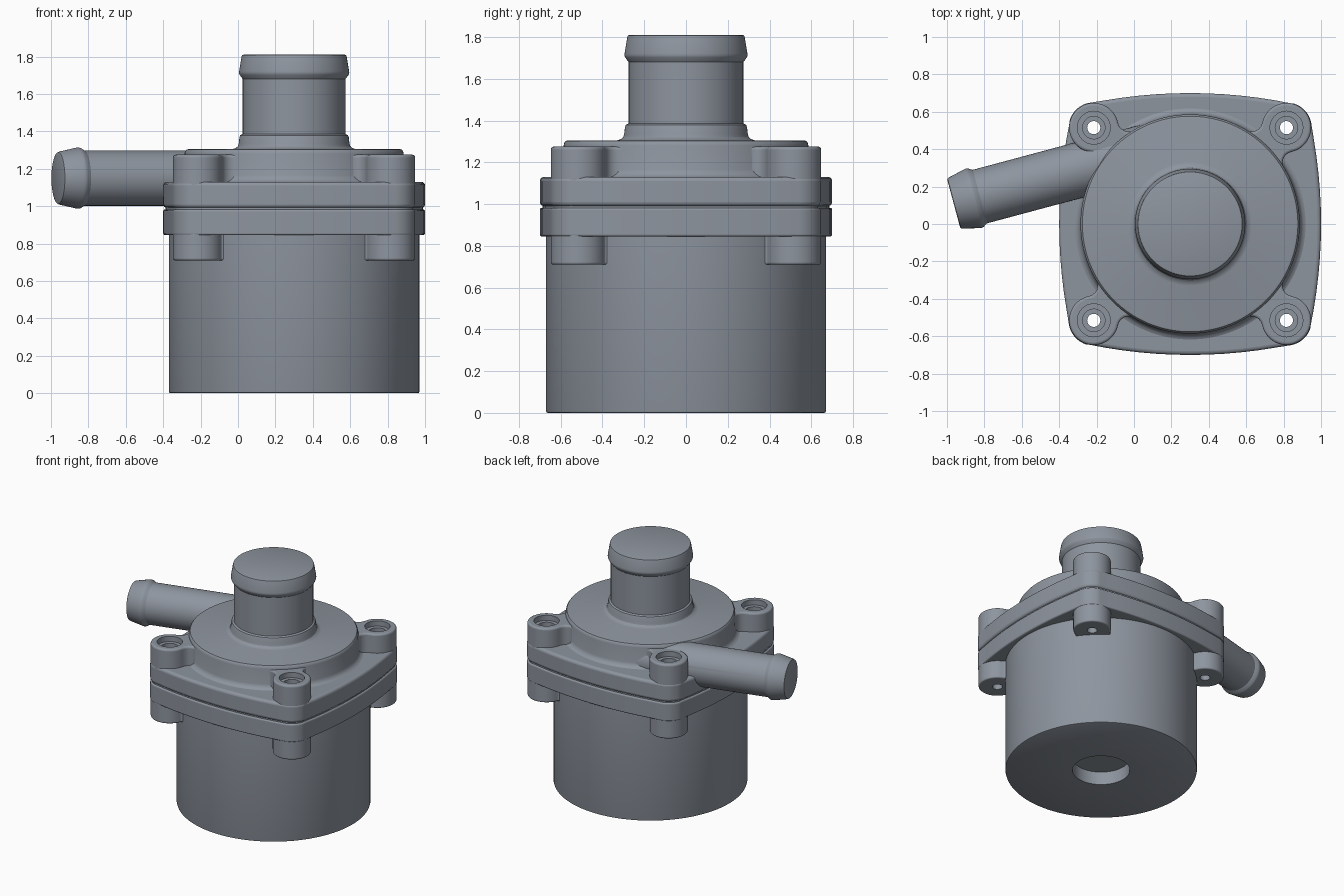
import bpy, bmesh, math
from mathutils import Matrix, Vector

if "Cube" in bpy.data.objects:
    bpy.data.objects.remove(bpy.data.objects["Cube"])

CX = 0.3       # pump axis
BOLT = 0.515   # bolt offset from the axis in x and y

plastic = bpy.data.materials.new("dark_grey_plastic")
plastic.diffuse_color = (0.27, 0.30, 0.345, 1)
plastic.use_nodes = True
plastic.node_tree.nodes["Principled BSDF"].inputs["Base Color"].default_value = plastic.diffuse_color


def activate(ob):
    bpy.ops.object.select_all(action='DESELECT')
    ob.select_set(True)
    bpy.context.view_layer.objects.active = ob


def finish(name, bm):
    bmesh.ops.recalc_face_normals(bm, faces=bm.faces)
    me = bpy.data.meshes.new(name)
    bm.to_mesh(me)
    bm.free()
    me.materials.append(plastic)
    ob = bpy.data.objects.new(name, me)
    bpy.context.collection.objects.link(ob)
    activate(ob)
    bpy.ops.object.shade_smooth_by_angle(angle=math.radians(30))
    return ob


def cut(ob, cutter):
    activate(ob)
    m = ob.modifiers.new("holes", 'BOOLEAN')
    m.object, m.operation, m.solver = cutter, 'DIFFERENCE', 'EXACT'
    bpy.ops.object.modifier_apply(modifier="holes")
    bpy.ops.object.shade_smooth_by_angle(angle=math.radians(30))


def add_lathe(bm, profile, matrix, steps=96):
    """Revolve (radius, height) points around z, then place with matrix."""
    part = bmesh.new()
    vs = [part.verts.new((r, 0, z)) for r, z in profile]
    es = [part.edges.new(p) for p in zip(vs, vs[1:])]
    bmesh.ops.spin(part, geom=vs + es, axis=(0, 0, 1), cent=(0, 0, 0),
                   angle=2 * math.pi, steps=steps, use_duplicate=False)
    bmesh.ops.remove_doubles(part, verts=part.verts, dist=1e-5)
    bmesh.ops.transform(part, matrix=matrix, verts=part.verts)
    me = bpy.data.meshes.new("tmp")
    part.to_mesh(me)
    part.free()
    bm.from_mesh(me)
    bpy.data.meshes.remove(me)


def lathe(name, profile, matrix, steps=96):
    bm = bmesh.new()
    add_lathe(bm, profile, matrix, steps)
    return finish(name, bm)


def prism(name, outline, z0, z1, matrix, bevel, cutter):
    bm = bmesh.new()
    face = bm.faces.new([bm.verts.new((x, y, z0)) for x, y in outline])
    top = bmesh.ops.extrude_face_region(bm, geom=[face])['geom']
    bmesh.ops.translate(bm, vec=(0, 0, z1 - z0),
                        verts=[g for g in top if isinstance(g, bmesh.types.BMVert)])
    bmesh.ops.transform(bm, matrix=matrix, verts=bm.verts)
    ob = finish(name, bm)
    if bevel:
        m = ob.modifiers.new("bevel", 'BEVEL')
        m.width, m.segments, m.limit_method = bevel, 4, 'ANGLE'
        m.angle_limit = math.radians(50)
        m.use_clamp_overlap = False
        bpy.ops.object.modifier_apply(modifier="bevel")
    cut(ob, cutter)
    return ob


def arc(cx, cy, r, a0, a1, n):
    return [(cx + r * math.cos(a0 + (a1 - a0) * i / n),
             cy + r * math.sin(a0 + (a1 - a0) * i / n)) for i in range(n + 1)]


def flange_outline(inset=0.0):
    """Rounded square with gently bulging sides."""
    big = 2.68
    tilt = math.asin(BOLT / (big - 0.135))
    quarter = arc(0.7 - big, 0, big - inset, -tilt, tilt, 12)[:-1]
    quarter += arc(BOLT, BOLT, 0.135 - inset, tilt, math.pi / 2 - tilt, 10)[:-1]
    pts = []
    for k in range(4):
        c, s = round(math.cos(k * math.pi / 2)), round(math.sin(k * math.pi / 2))
        pts += [(c * x - s * y, s * x + c * y) for x, y in quarter]
    return pts


def boss_outline(r, ring, f):
    """Round boss on +x, blended by fillets f into a central circle of radius ring."""
    d = BOLT * math.sqrt(2)
    x = (d * d + (ring + f) ** 2 - (r + f) ** 2) / (2 * d)
    y = math.sqrt((ring + f) ** 2 - x * x)
    to_boss = math.atan2(-y, d - x)
    to_ring = math.atan2(-y, -x)
    half = arc(d, 0, r, 0, math.atan2(y, x - d), 16)
    half += arc(x, y, f, to_boss, to_ring, 6)[1:]
    half.append((ring - 0.12, half[-1][1]))
    return half + [(px, -py) for px, py in reversed(half[1:])]


axis = Matrix.Translation((CX, 0, 0))

# Stepped bolt-hole cutter
bm = bmesh.new()
for sx in (-1, 1):
    for sy in (-1, 1):
        add_lathe(bm, [(0, 0.6), (0.035, 0.6), (0.035, 1.15), (0.06, 1.15), (0.06, 1.235),
                       (0.088, 1.235), (0.088, 1.4), (0, 1.4)],
                  Matrix.Translation((CX + sx * BOLT, sy * BOLT, 0)), 32)
cutter = finish("bolt_hole_cutter", bm)
cutter.hide_render = True

# Motor housing with a round recess underneath
lathe("motor_housing", [(0, 0.1), (0.2, 0.1), (0.2, 0), (0.662, 0), (0.668, 0.003),
                        (0.67, 0.01), (0.67, 0.92), (0, 0.92)], axis, 128)

# Volute cover and inlet spout, one revolved casting
lathe("cover_and_inlet", [
    (0, 1.05), (0.62, 1.05), (0.62, 1.129), (0.605, 1.135), (0.594, 1.148), (0.588, 1.165),
    (0.586, 1.28), (0.583, 1.293), (0.576, 1.302), (0.565, 1.305),
    (0.33, 1.305), (0.313, 1.31), (0.301, 1.32), (0.296, 1.335), (0.292, 1.37),
    (0.288, 1.379), (0.275, 1.386), (0.275, 1.68), (0.292, 1.703), (0.295, 1.712),
    (0.294, 1.722), (0.281, 1.8), (0.278, 1.807), (0.27, 1.81), (0, 1.81)], axis, 128)

# Tangential outlet spout with hose barb
a = math.radians(15)
direction = Vector((math.cos(a), math.sin(a), 0))
tip = Matrix.Translation((-0.964, 0.109, 1.15)) @ direction.to_track_quat('Z', 'Y').to_matrix().to_4x4()
outlet = lathe("outlet_spout", [
    (0, 0), (0.13, 0), (0.138, 0.003), (0.142, 0.011), (0.162, 0.1), (0.164, 0.112),
    (0.162, 0.122), (0.148, 0.145), (0.148, 1.19), (0, 1.19)], tip, 64)
cut(outlet, cutter)

# Flanges and the gasket between them
prism("lower_flange", flange_outline(), 0.845, 0.982, axis, 0.01, cutter)
prism("gasket", flange_outline(0.012), 0.97, 1.0, axis, 0, cutter)
prism("upper_flange", flange_outline(), 0.99, 1.13, axis, 0.02, cutter)

# Bolt bosses on the four corners
for k in range(4):
    turn = axis @ Matrix.Rotation(math.radians(45 + 90 * k), 4, 'Z')
    prism(f"upper_boss_{k + 1}", boss_outline(0.132, 0.583, 0.06), 1.03, 1.275, turn, 0.014, cutter)
    prism(f"lower_boss_{k + 1}", boss_outline(0.132, 0.667, 0.015), 0.71, 0.94, turn, 0.01, cutter)

bpy.data.objects.remove(cutter)
